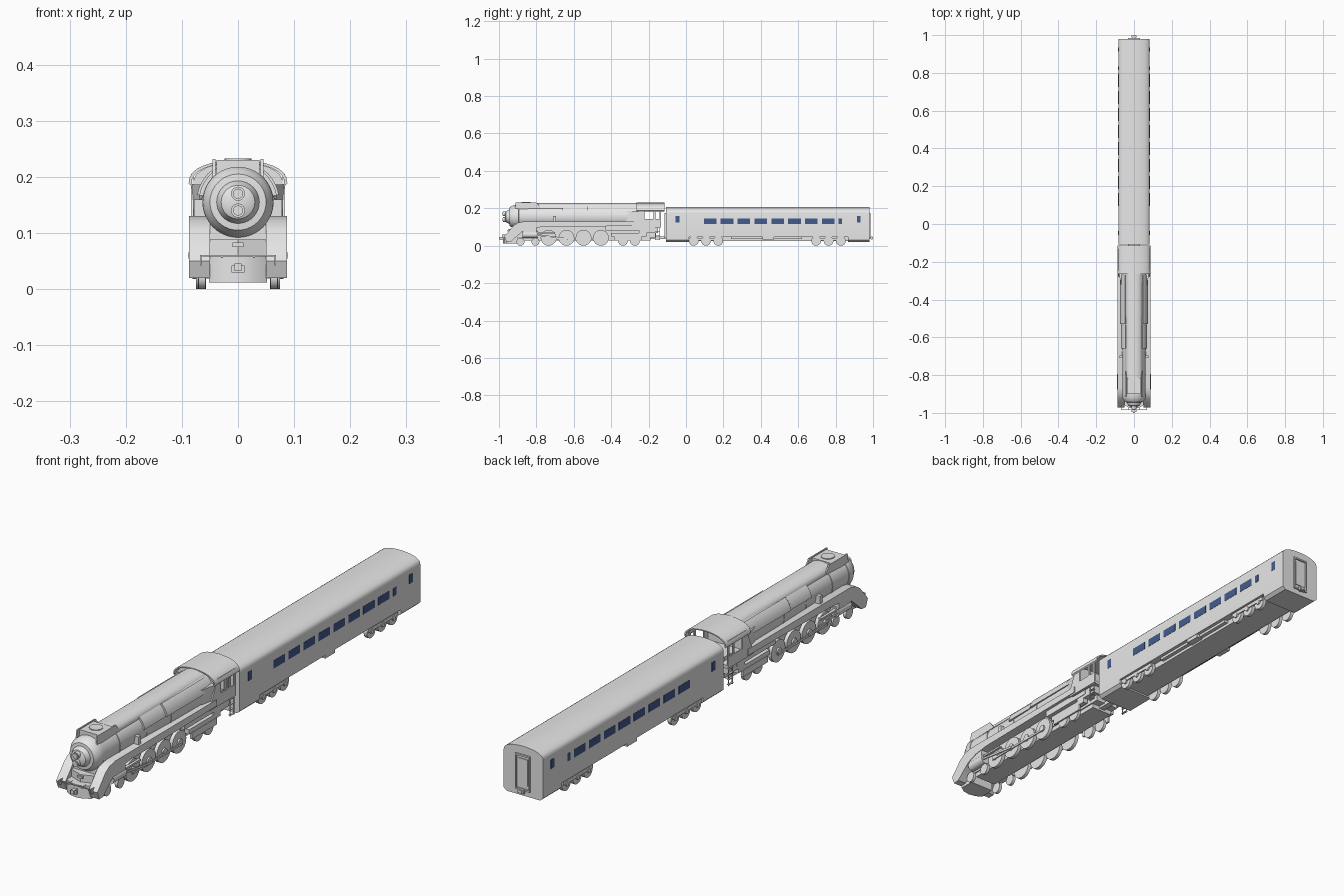
import bpy, bmesh, math
from mathutils import Matrix, Vector

if "Cube" in bpy.data.objects:
    bpy.data.objects.remove(bpy.data.objects["Cube"])


def material(name, rgb):
    m = bpy.data.materials.new(name)
    m.diffuse_color = (*rgb, 1)
    m.use_nodes = True
    m.node_tree.nodes["Principled BSDF"].inputs["Base Color"].default_value = m.diffuse_color
    return m


GREY = material("light grey", (0.8, 0.8, 0.8))
BLUE = material("window blue", (0.055, 0.105, 0.27))


def finish(name, bm, mat=GREY):
    bmesh.ops.recalc_face_normals(bm, faces=bm.faces)
    me = bpy.data.meshes.new(name)
    bm.to_mesh(me)
    bm.free()
    me.materials.append(mat)
    ob = bpy.data.objects.new(name, me)
    bpy.context.collection.objects.link(ob)
    return ob


def prism(name, pts, axis, a, b, mat=GREY):
    """Extrude a profile: axis x takes (y, z) points, axis y takes (x, z), axis z takes (x, y)."""
    place = {"x": lambda p: (a, p[0], p[1]), "y": lambda p: (p[0], a, p[1]),
             "z": lambda p: (p[0], p[1], a)}[axis]
    bm = bmesh.new()
    face = bm.faces.new([bm.verts.new(place(p)) for p in pts])
    ext = bmesh.ops.extrude_face_region(bm, geom=[face])["geom"]
    step = Vector([(b - a) * (axis == k) for k in "xyz"])
    bmesh.ops.translate(bm, vec=step, verts=[v for v in ext if isinstance(v, bmesh.types.BMVert)])
    return finish(name, bm, mat)


def box(name, x0, x1, y0, y1, z0, z1, mat=GREY):
    return prism(name, [(x0, y0), (x1, y0), (x1, y1), (x0, y1)], "z", z0, z1, mat)


def cyl(name, axis, centre, r, length, n=24):
    bm = bmesh.new()
    rot = {"x": Matrix.Rotation(math.pi / 2, 4, "Y"), "y": Matrix.Rotation(math.pi / 2, 4, "X"),
           "z": Matrix()}[axis]
    bmesh.ops.create_cone(bm, cap_ends=True, segments=n, radius1=r, radius2=r, depth=length,
                          matrix=Matrix.Translation(centre) @ rot)
    return finish(name, bm)


def lathe(name, profile, z, n=40):
    """Revolve (y, radius) points about a lengthwise axis at height z."""
    bm = bmesh.new()
    rings = [[bm.verts.new((r * math.cos(2 * math.pi * i / n), y, z + r * math.sin(2 * math.pi * i / n)))
              for i in range(n)] for y, r in profile]
    for p, q in zip(rings, rings[1:]):
        for i in range(n):
            bm.faces.new((p[i], p[(i + 1) % n], q[(i + 1) % n], q[i]))
    bm.faces.new(rings[0])
    bm.faces.new(rings[-1])
    return finish(name, bm)


def arch(w, eave, top, n=16, power=0.8):
    """Roof curve from +w to -w."""
    out = []
    for i in range(n + 1):
        t = math.pi * i / n
        out.append((w * math.cos(t), eave + (top - eave) * math.sin(t) ** power))
    return out


def sides(fn):
    for s, tag in ((1, "right"), (-1, "left")):
        fn(s, tag)


def span(s, a, b):
    return (s * a, s * b) if s > 0 else (s * b, s * a)


# ---- Coach body ----
W = 0.083
prism("coach_body", arch(W, 0.175, 0.207) + [(-W, 0.046), (W, 0.046)], "y", -0.108, 0.98)
apron = [(W, 0.05), (W, 0.03), (W - 0.012, 0.019), (0.012 - W, 0.019), (-W, 0.03), (-W, 0.05)]
prism("coach_front_apron", apron, "y", -0.108, 0.015)
prism("coach_rear_apron", apron, "y", 0.865, 0.98)
box("coach_underframe", -0.055, 0.055, 0.0, 0.88, 0.025, 0.05)
box("underfloor_box", -0.081, 0.081, 0.41, 0.47, 0.032, 0.05)
box("underfloor_tank", -0.07, 0.07, 0.24, 0.62, 0.036, 0.05)

# ---- Coach ends: door frames and couplers ----
for y0, y1, tag in ((0.98, 0.986, "rear"), (-0.114, -0.108, "front")):
    for x in (-0.031, 0.026):
        box(f"{tag}_door_post", x, x + 0.005, y0, y1, 0.045, 0.175)
    box(f"{tag}_door_lintel", -0.031, 0.031, y0, y1, 0.17, 0.176)
    box(f"{tag}_door_sill", -0.031, 0.031, y0, y1, 0.04, 0.046)
    box(f"{tag}_door_panel", -0.02, 0.02, y0, (y0 + y1) / 2, 0.06, 0.16)
box("rear_coupler", -0.007, 0.007, 0.97, 1.0, 0.036, 0.046)
box("rear_coupler_head", -0.013, 0.013, 0.988, 0.997, 0.033, 0.049)
box("drawbar", -0.012, 0.012, -0.2, -0.1, 0.036, 0.05)


def coach_side(s, tag):
    # Windows
    x = span(s, W - 0.002, W + 0.001)
    for i in range(8):
        y = 0.095 + 0.0902 * i
        box(f"{tag}_coach_window", *x, y, y + 0.068, 0.115, 0.145, BLUE)
    box(f"{tag}_small_window", *x, 0.816, 0.834, 0.115, 0.145, BLUE)
    for y in (-0.057, 0.913):
        box(f"{tag}_door_window", *x, y, y + 0.021, 0.125, 0.16, BLUE)
    # Trucks
    for c in (0.107, 0.762):
        for d in (-0.066, 0, 0.066):
            cyl(f"{tag}_coach_wheel", "x", (s * 0.068, c + d, 0.026), 0.026, 0.014)
            cyl(f"{tag}_axle_box", "x", (s * 0.077, c + d, 0.027), 0.009, 0.008, 12)
        box(f"{tag}_truck_frame", *span(s, 0.074, 0.079), c - 0.088, c + 0.088, 0.028, 0.042)


sides(coach_side)

# ---- Boiler with nose and lamps ----
BZ = 0.155
lathe("boiler", [(-0.968, 0.018), (-0.962, 0.03), (-0.948, 0.037), (-0.944, 0.038), (-0.943, 0.05),
                 (-0.932, 0.056), (-0.92, 0.063), (-0.895, 0.063), (-0.894, 0.061), (-0.7, 0.062),
                 (-0.46, 0.069), (-0.245, 0.071)], BZ)
for z in (0.14, 0.17):
    cyl("headlight", "y", (0, -0.967, z), 0.0125, 0.024, 20)
    cyl("headlight_lens", "y", (0, -0.98, z), 0.009, 0.004, 20)
for y in (-0.8, -0.64, -0.5):
    r = 0.0635 if y < -0.7 else 0.0635 + (y + 0.7) * 0.029
    lathe("boiler_band", [(y, r), (y + 0.006, r)], BZ)

# ---- Casing on top of the boiler, chimney and its side plates ----
prism("top_casing", arch(0.044, 0.2, 0.228), "y", -0.89, -0.25)
box("chimney_box", -0.038, 0.038, -0.9, -0.815, 0.205, 0.23)
cyl("chimney", "z", (0, -0.855, 0.228), 0.024, 0.01, 20)


def boiler_side(s, tag):
    prism(f"{tag}_smoke_plate", [(-0.915, 0.195), (-0.91, 0.232), (-0.8, 0.232), (-0.775, 0.2)],
          "x", *span(s, 0.04, 0.045))
    # Long panel wrapped on the boiler
    for r, y0, y1 in ((0.074, -0.53, -0.27), (0.07, -0.66, -0.535)):
        ring = [math.radians(a) for a in range(10, 51, 8)]
        prism(f"{tag}_boiler_panel", [(s * r * math.cos(a), BZ + r * math.sin(a)) for a in ring] +
              [(s * 0.055 * math.cos(a), BZ + 0.055 * math.sin(a)) for a in reversed(ring)], "y", y0, y1)
    box(f"{tag}_pump", *span(s, 0.058, 0.078), -0.71, -0.695, 0.13, 0.16)
    # Running board sweeping down to the pilot
    prism(f"{tag}_running_board",
          [(-0.972, 0.05), (-0.95, 0.075), (-0.925, 0.105), (-0.9, 0.122), (-0.865, 0.13), (-0.25, 0.13),
           (-0.25, 0.106), (-0.77, 0.1), (-0.83, 0.092), (-0.875, 0.075), (-0.91, 0.045), (-0.935, 0.022),
           (-0.96, 0.02)], "x", *span(s, 0.05, 0.087))


sides(boiler_side)

# ---- Pilot, front deck and front coupler ----
prism("pilot", [(-0.05, -0.9), (-0.052, -0.957), (-0.03, -0.972), (0, -0.978), (0.03, -0.972),
                (0.052, -0.957), (0.05, -0.9)], "z", 0.012, 0.06)
prism("front_deck", [(-0.055, -0.85), (-0.055, -0.93), (0, -0.95), (0.055, -0.93), (0.055, -0.85)],
      "z", 0.055, 0.088)
box("front_step", -0.01, 0.01, -0.955, -0.92, 0.075, 0.083)
box("front_coupler", -0.006, 0.006, -1.0, -0.96, 0.032, 0.046)
box("front_coupler_head", -0.012, 0.012, -0.994, -0.984, 0.03, 0.042)
box("front_handrail", -0.068, 0.068, -0.984, -0.981, 0.058, 0.061)
for x in (-0.068, -0.03, 0.027, 0.065):
    box("handrail_post", x, x + 0.003, -0.984, -0.96, 0.042 if abs(x) > 0.05 else 0.055, 0.061)

# ---- Frame and firebox ----
box("main_frame", -0.05, 0.05, -0.92, -0.16, 0.045, 0.125)
box("lower_frame", -0.045, 0.045, -0.88, -0.19, 0.028, 0.05)
box("firebox", -0.076, 0.076, -0.43, -0.2, 0.08, 0.125)
box("cab_floor", -0.08, 0.08, -0.27, -0.135, 0.098, 0.11)
box("cab_underbox", -0.074, 0.074, -0.25, -0.15, 0.068, 0.1)


def running_gear(s, tag):
    # Driving wheels with hubs and rods
    for y in (-0.735, -0.639, -0.548, -0.455):
        cyl(f"{tag}_driving_wheel", "x", (s * 0.064, y, 0.042), 0.042, 0.014, 32)
        cyl(f"{tag}_driving_hub", "x", (s * 0.073, y, 0.042), 0.013, 0.008, 16)
    box(f"{tag}_side_rod", *span(s, 0.074, 0.078), -0.745, -0.445, 0.03, 0.038)
    prism(f"{tag}_main_rod", [(-0.8, 0.054), (-0.8, 0.062), (-0.63, 0.04), (-0.63, 0.031)],
          "x", *span(s, 0.078, 0.082))
    # Cylinders
    cyl(f"{tag}_cylinder", "y", (s * 0.07, -0.835, 0.06), 0.019, 0.08, 20)
    box(f"{tag}_cylinder_chest", *span(s, 0.05, 0.085), -0.872, -0.8, 0.062, 0.1)
    box(f"{tag}_crosshead_guide", *span(s, 0.068, 0.08), -0.8, -0.7, 0.066, 0.073)
    # Leading and trailing wheels
    for y, r in ((-0.885, 0.021), (-0.805, 0.021), (-0.337, 0.026), (-0.273, 0.026)):
        cyl(f"{tag}_small_wheel", "x", (s * 0.064, y, r), r, 0.012)
    box(f"{tag}_trailing_frame", *span(s, 0.068, 0.076), -0.385, -0.235, 0.027, 0.052)
    box(f"{tag}_trailing_beam", *span(s, 0.055, 0.074), -0.4, -0.21, 0.05, 0.068)
    # Cab ladder
    for y in (-0.165, -0.142):
        box(f"{tag}_ladder_rail", *span(s, 0.079, 0.082), y, y + 0.003, 0.03, 0.11)
    for z in (0.034, 0.054, 0.074, 0.094):
        box(f"{tag}_ladder_rung", *span(s, 0.076, 0.084), -0.165, -0.139, z, z + 0.003)


sides(running_gear)

# ---- Cab: arched roof shell, front wall and side walls with open windows ----
roof = arch(0.088, 0.188, 0.23)
inner = [(x * 0.95, z - 0.004) for x, z in reversed(roof)]
prism("cab_roof", roof + inner, "y", -0.265, -0.115)
prism("cab_front_wall", arch(0.08, 0.186, 0.226) + [(-0.08, 0.11), (0.08, 0.11)], "y", -0.25, -0.245)
cutters = [box("window_cutter", -0.2, 0.2, y0, y1, 0.143, 0.19) for y0, y1 in ((-0.222, -0.173), (-0.163, -0.143))]
for c in cutters:
    c.hide_render = True
    c.hide_viewport = True


def cab_side(s, tag):
    wall = prism(f"{tag}_cab_wall", [(-0.29, 0.1), (-0.245, 0.205), (-0.133, 0.205), (-0.133, 0.1)],
                 "x", *span(s, 0.079, 0.084))
    for c in cutters:
        mod = wall.modifiers.new("window", "BOOLEAN")
        mod.operation = "DIFFERENCE"
        mod.solver = "EXACT"
        mod.object = c
    # Swept wing joining boiler and cab
    prism(f"{tag}_cab_wing", [(0, -0.32), (s * 0.068, -0.32), (s * 0.084, -0.245), (0, -0.245)], "z", 0.125, 0.186)


sides(cab_side)

# ---- Smooth round parts, keep edges sharp ----
for ob in bpy.context.collection.objects:
    ob.select_set(ob not in cutters)
bpy.context.view_layer.objects.active = bpy.data.objects["boiler"]
bpy.ops.object.shade_smooth_by_angle(angle=math.radians(32))
